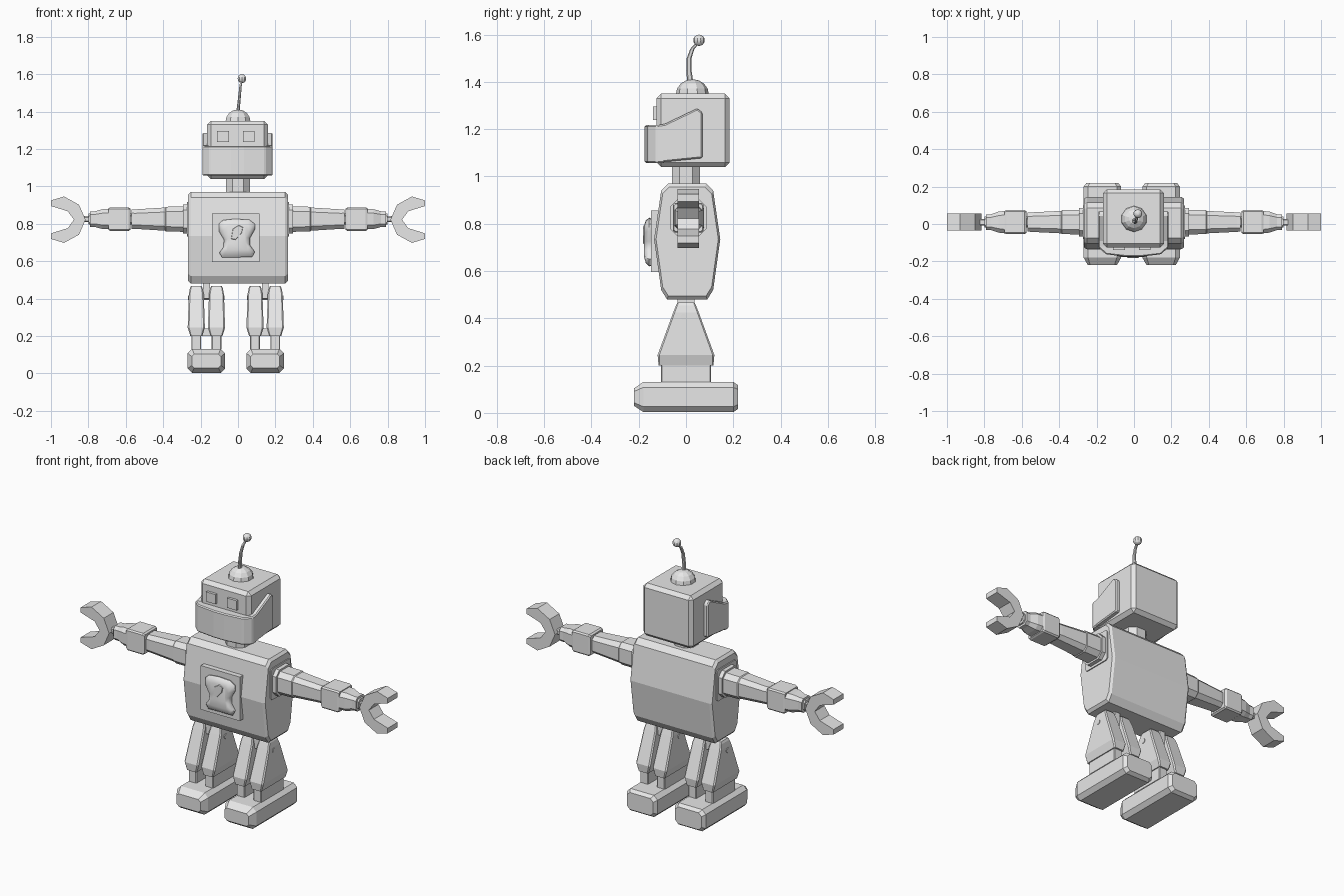
import bpy, bmesh, math
from mathutils import Vector

cube = bpy.data.objects.get("Cube")
if cube:
    bpy.data.objects.remove(cube, do_unlink=True)

grey = bpy.data.materials.new("light_grey")
grey.use_nodes = True
colour = (0.8, 0.8, 0.8, 1)
grey.diffuse_color = colour
grey.node_tree.nodes["Principled BSDF"].inputs["Base Color"].default_value = colour


def finish(name, bm, bevel=0.0, smooth=False):
    bmesh.ops.recalc_face_normals(bm, faces=bm.faces[:])
    mesh = bpy.data.meshes.new(name)
    bm.to_mesh(mesh)
    bm.free()
    mesh.materials.append(grey)
    ob = bpy.data.objects.new(name, mesh)
    bpy.context.collection.objects.link(ob)
    if bevel:
        mod = ob.modifiers.new("edge", "BEVEL")
        mod.width, mod.segments = bevel, 1
    if smooth:
        bpy.ops.object.select_all(action="DESELECT")
        ob.select_set(True)
        bpy.context.view_layer.objects.active = ob
        bpy.ops.object.shade_smooth_by_angle(angle=math.radians(50))
    return ob


def place(axis, t, p):
    return {"x": (t, p[0], p[1]), "y": (p[0], t, p[1]), "z": (p[0], p[1], t)}[axis]


def loft(name, axis, rings, **kw):
    """Skin a list of (position, outline) rings along an axis."""
    bm = bmesh.new()
    loops = [[bm.verts.new(place(axis, t, p)) for p in pts] for t, pts in rings]
    n = len(loops[0])
    for a, b in zip(loops, loops[1:]):
        for i in range(n):
            j = (i + 1) % n
            bm.faces.new((a[i], a[j], b[j], b[i]))
    bm.faces.new(loops[0])
    bm.faces.new(loops[-1])
    return finish(name, bm, **kw)


def prism(name, axis, a, b, pts, **kw):
    return loft(name, axis, [(a, pts), (b, pts)], **kw)


def box(name, x, y, z, bevel=0.0):
    return prism(name, "z", z[0], z[1],
                 [(x[0], y[0]), (x[1], y[0]), (x[1], y[1]), (x[0], y[1])], bevel=bevel)


def octagon(cu, cv, hu, hv, cut=0.25):
    """Rectangle with chamfered corners."""
    k = min(hu, hv) * cut * 2
    return [(cu + a, cv + b) for a, b in (
        (-hu + k, -hv), (hu - k, -hv), (hu, -hv + k), (hu, hv - k),
        (hu - k, hv), (-hu + k, hv), (-hu, hv - k), (-hu, -hv + k))]


def scaled(pts, s):
    cx = sum(p[0] for p in pts) / len(pts)
    cy = sum(p[1] for p in pts) / len(pts)
    return [(cx + (x - cx) * s, cy + (y - cy) * s) for x, y in pts]


# Torso: faceted barrel profile with chamfered ends
half = [(0.08, 0.97), (0.11, 0.94), (0.14, 0.735), (0.11, 0.52), (0.085, 0.48)]
profile = [(y + 0.005, z) for y, z in half] + [(0.005 - y, z) for y, z in reversed(half)]
loft("torso", "x", [(-0.266, scaled(profile, 0.94)), (-0.252, profile),
                    (0.252, profile), (0.266, scaled(profile, 0.94))])

# Chest plate with a rounded emblem-free badge
box("chest_plate", (-0.14, 0.115), (-0.147, -0.1), (0.597, 0.856))
badge = [(-0.102, 0.80), (-0.08, 0.82), (-0.02, 0.826), (0.06, 0.822), (0.09, 0.80),
         (0.09, 0.77), (0.065, 0.725), (0.065, 0.685), (0.09, 0.65), (0.075, 0.622),
         (-0.085, 0.62), (-0.1, 0.645), (-0.078, 0.675), (-0.075, 0.715), (-0.102, 0.76)]
loft("chest_badge", "y", [(-0.145, scaled(badge, 0.97)), (-0.156, badge),
                          (-0.17, scaled(badge, 0.88)), (-0.177, scaled(badge, 0.65))],
     smooth=True)
drop = [(-0.04, 0.715), (-0.03, 0.775), (0.005, 0.797), (0.03, 0.785), (0.022, 0.75), (-0.015, 0.71)]
loft("badge_drop", "y", [(-0.17, drop), (-0.181, scaled(drop, 0.85))])

# Neck and head
loft("neck", "z", [(t, octagon(0, 0, 0.063, 0.06, 0.27)) for t in (0.95, 1.06)])
box("head", (-0.165, 0.16), (-0.125, 0.185), (1.04, 1.35), bevel=0.02)
for x in (-0.08, 0.058):
    box("eye", (x - 0.031, x + 0.031), (-0.14, -0.11), (1.238, 1.295))

# Jaw guard: faceted front and slanted cheek plates
jaw = [(-0.19, -0.09), (-0.19, -0.125), (-0.15, -0.162), (-0.038, -0.175),
       (0.032, -0.175), (0.144, -0.162), (0.184, -0.125), (0.184, -0.09)]
prism("jaw_guard", "z", 1.057, 1.217, jaw, bevel=0.006)
cheek = [(-0.125, 1.058), (0.07, 1.078), (0.07, 1.27), (0.048, 1.288), (-0.09, 1.222), (-0.125, 1.217)]
for s in (-1, 1):
    prism("cheek_plate", "x", s * 0.15 - 0.003, s * 0.187 - 0.003, cheek, bevel=0.006)

# Dome on the head
bm = bmesh.new()
bmesh.ops.create_uvsphere(bm, u_segments=10, v_segments=8, radius=0.07)
for v in bm.verts:
    v.co = Vector((v.co.x, v.co.y + 0.027, max(v.co.z, -0.01) * 0.92 + 1.347))
finish("head_dome", bm)

# Antenna: bent tapering rod with a ball
path = [(0.0, 0.018, 1.40, 0.013), (0.005, 0.012, 1.45, 0.011), (0.01, 0.013, 1.50, 0.01),
        (0.014, 0.027, 1.54, 0.009), (0.02, 0.055, 1.572, 0.008)]
loft("antenna", "z", [(z, octagon(x, y, r * 0.7, r, 0.29)) for x, y, z, r in path])
bm = bmesh.new()
bmesh.ops.create_uvsphere(bm, u_segments=10, v_segments=8, radius=0.024)
bmesh.ops.translate(bm, verts=bm.verts[:], vec=(0.021, 0.055, 1.576))
finish("antenna_ball", bm)

# Arms: stepped segments ending in open claws
AY, AZ = 0.01, 0.825
SEGMENTS = {
    "shoulder_plate": [(0.24, 0.09, 0.092), (0.272, 0.09, 0.092)],
    "shoulder_collar": [(0.25, 0.076, 0.078), (0.295, 0.076, 0.078)],
    "upper_arm": [(0.28, 0.066, 0.068), (0.385, 0.064, 0.066), (0.39, 0.06, 0.062),
                  (0.55, 0.052, 0.052), (0.57, 0.05, 0.052)],
    "elbow": [(0.55, 0.03, 0.03), (0.6, 0.03, 0.03)],
    "forearm": [(0.575, 0.058, 0.056), (0.585, 0.064, 0.063), (0.683, 0.064, 0.063),
                (0.693, 0.06, 0.058)],
    "wrist": [(0.69, 0.06, 0.053), (0.725, 0.056, 0.053), (0.765, 0.042, 0.042),
              (0.79, 0.042, 0.042), (0.79, 0.03, 0.03), (0.8, 0.03, 0.03)],
    "claw_joint": [(0.78, 0.018, 0.016), (0.84, 0.018, 0.016)],
}
outer = [(1.0, 0.103), (0.93, 0.124), (0.85, 0.08), (0.815, 0)]
inner = [(0.877, 0), (0.91, 0.045), (1.0, 0.073)]
claw = outer + [(x, -z) for x, z in reversed(outer[:-1])]
claw += [(x, -z) for x, z in reversed(inner[1:])] + inner
for s in (-1, 1):
    side = "left_" if s > 0 else "right_"
    for part, rings in SEGMENTS.items():
        cut = 0.06 if part in ("shoulder_plate", "forearm") else 0.2
        loft(side + part, "x", [(s * x, octagon(AY, AZ, hy, hz, cut)) for x, hy, hz in rings])
    prism(side + "claw", "y", AY - 0.045, AY + 0.045, [(s * x, AZ - 0.003 + z) for x, z in claw])

# Legs: paired struts around a hinge plate, standing on block feet
STRUT = [(0.13, 0.026, 0.106), (0.2, 0.026, 0.106), (0.2, 0.032, 0.116), (0.245, 0.046, 0.12),
         (0.425, 0.04, 0.054), (0.455, 0.034, 0.042), (0.467, 0.028, 0.036)]
FOOT = [(-0.22, 0.078, 0.037), (-0.18, 0.1, 0.064), (0.2, 0.1, 0.064), (0.22, 0.085, 0.05)]
for s in (-1, 1):
    side = "left_" if s > 0 else "right_"
    cx = -0.012 + s * 0.157
    for d in (-0.054, 0.054):
        loft(side + "leg_strut", "z", [(z, octagon(cx + d, 0, hx, hy, 0.08)) for z, hx, hy in STRUT])
    box(side + "hip_hinge", (cx - 0.018, cx + 0.018), (-0.035, 0.035), (0.4, 0.495))
    prism(side + "hinge_pin", "x", cx - 0.098, cx + 0.098, octagon(-0.01, 0.405, 0.013, 0.013, 0.29))
    box(side + "ankle_link", (cx - 0.05, cx + 0.05), (-0.04, 0.04), (0.2, 0.24))
    loft(side + "foot", "y", [(y, octagon(cx, 0.067, hx, hz, 0.18)) for y, hx, hz in FOOT])
